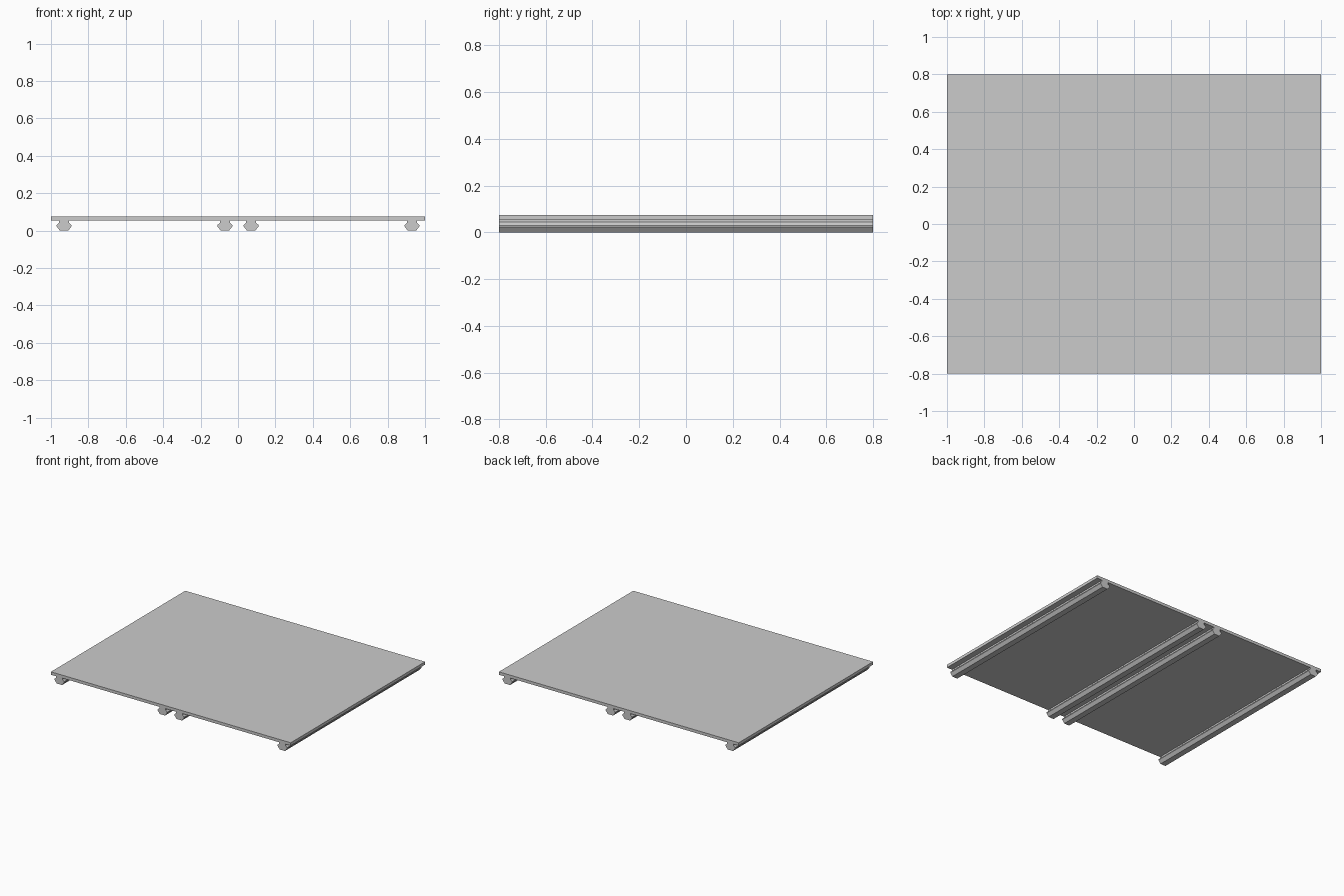
import bpy
import bmesh

cube = bpy.data.objects.get("Cube")
if cube:
    bpy.data.objects.remove(cube, do_unlink=True)

HALF_DEPTH = 0.8

grey = bpy.data.materials.new("light_grey")
grey.use_nodes = True
colour = (0.6, 0.6, 0.6, 1)
grey.diffuse_color = colour
grey.node_tree.nodes["Principled BSDF"].inputs["Base Color"].default_value = colour


def extrude_profile(name, points, x=0):
    """Extrude an x/z outline along the full depth."""
    bm = bmesh.new()
    face = bm.faces.new([bm.verts.new((px, -HALF_DEPTH, pz)) for px, pz in points])
    result = bmesh.ops.extrude_face_region(bm, geom=[face])
    verts = [v for v in result["geom"] if isinstance(v, bmesh.types.BMVert)]
    bmesh.ops.translate(bm, verts=verts, vec=(0, 2 * HALF_DEPTH, 0))
    bmesh.ops.recalc_face_normals(bm, faces=bm.faces)
    mesh = bpy.data.meshes.new(name)
    bm.to_mesh(mesh)
    bm.free()
    mesh.materials.append(grey)
    obj = bpy.data.objects.new(name, mesh)
    obj.location.x = x
    bpy.context.collection.objects.link(obj)
    return obj


# Flat panel
extrude_profile("panel", [(-1, 0.053), (1, 0.053), (1, 0.075), (-1, 0.075)])

# Snap-in rails: narrow neck, flared shoulders, tapered foot
half = [(0.022, 0), (0.04, 0.023), (0.04, 0.03), (0.026, 0.043), (0.026, 0.053)]
rail = half + [(-px, pz) for px, pz in reversed(half)]
for name, x in (("right_outer_rail", -0.93), ("right_inner_rail", -0.07),
                ("left_inner_rail", 0.07), ("left_outer_rail", 0.93)):
    extrude_profile(name, rail, x)
